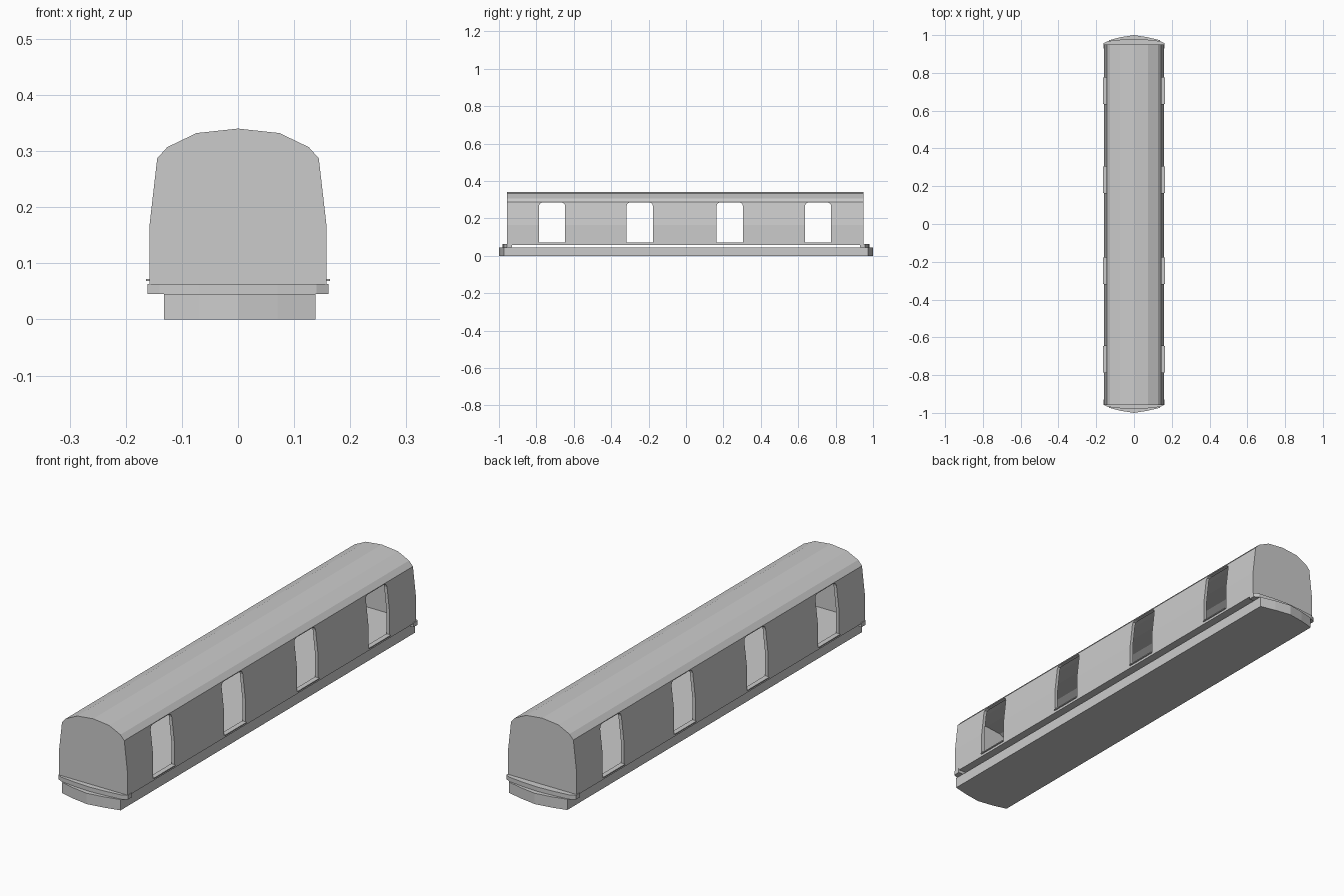
import bpy, bmesh
from mathutils import Vector

if "Cube" in bpy.data.objects:
    bpy.data.objects.remove(bpy.data.objects["Cube"])


def prism(name, pts, vec, fn):
    """Extrude a closed 2D outline along vec; fn places a 2D point in 3D."""
    bm = bmesh.new()
    face = bm.faces.new([bm.verts.new(fn(a, b)) for a, b in pts])
    ext = bmesh.ops.extrude_face_region(bm, geom=[face])
    verts = [g for g in ext["geom"] if isinstance(g, bmesh.types.BMVert)]
    bmesh.ops.translate(bm, verts=verts, vec=Vector(vec))
    bmesh.ops.recalc_face_normals(bm, faces=bm.faces)
    me = bpy.data.meshes.new(name)
    bm.to_mesh(me)
    bm.free()
    ob = bpy.data.objects.new(name, me)
    bpy.context.collection.objects.link(ob)
    return ob


def mirrored(half):
    """Complete a right-hand outline across x = 0 (last point on the axis)."""
    return half + [(-x, z) for x, z in reversed(half) if x > 0]


def cut(target, cutter):
    cutter.hide_render = True
    cutter.hide_set(True)
    mod = target.modifiers.new("cut", 'BOOLEAN')
    mod.object = cutter
    mod.operation = 'DIFFERENCE'
    mod.solver = 'EXACT'


Y0, Y1 = -0.957, 0.95
WINDOWS = (-0.716, -0.247, 0.234, 0.706)

# Hollow carriage body with a faceted arched roof
outer = mirrored([(0.158, 0.058), (0.158, 0.165), (0.144, 0.287),
                  (0.126, 0.307), (0.074, 0.332), (0, 0.34)])
inner = mirrored([(0.144, 0.069), (0.144, 0.165), (0.131, 0.282),
                  (0.118, 0.297), (0.071, 0.319), (0, 0.327)])
body = prism("carriage_body", outer, (0, Y1 - Y0, 0), lambda x, z: (x, Y0, z))
cavity = prism("cavity_cutter", inner, (0, Y1 - Y0 - 0.028, 0),
               lambda x, z: (x, Y0 + 0.014, z))
cut(body, cavity)

# Window openings with rounded upper corners, and a thin sill on each side
for i, c in enumerate(WINDOWS):
    half = [(0.07, 0.071), (0.07, 0.268), (0.066, 0.279), (0.056, 0.284), (0, 0.284)]
    hole = prism(f"window_cutter_{i}", mirrored(half), (0.5, 0, 0),
                 lambda y, z, c=c: (-0.25, c + y, z))
    cut(body, hole)
    for side in (-1, 1):
        prism(f"window_sill_{i}_{'right' if side > 0 else 'left'}",
              [(-0.07, 0.068), (0.07, 0.068), (0.07, 0.072), (-0.07, 0.072)],
              (side * 0.021, 0, 0),
              lambda y, z, c=c, s=side: (s * 0.143, c + y, z))

# Underframe with gently bowed ends
bow = [(0.138, 0.973), (0.07, 0.989), (0, 1.0), (-0.07, 0.989), (-0.132, 0.973)]
prism("underframe", bow + [(x, -y) for x, y in reversed(bow)], (0, 0, 0.045),
      lambda x, y: (x, y, 0))

# Bowed end beams wrapping the body corners
beam = mirrored([(0.135, 0.93), (0.161, 0.93), (0.161, 0.957), (0.14, 0.968),
                 (0.07, 0.976), (0, 0.98)])
for side, label in ((-1, "front"), (1, "rear")):
    prism(f"{label}_end_beam", beam, (0, 0, 0.018),
          lambda x, y, s=side: (x, s * y, 0.045))
